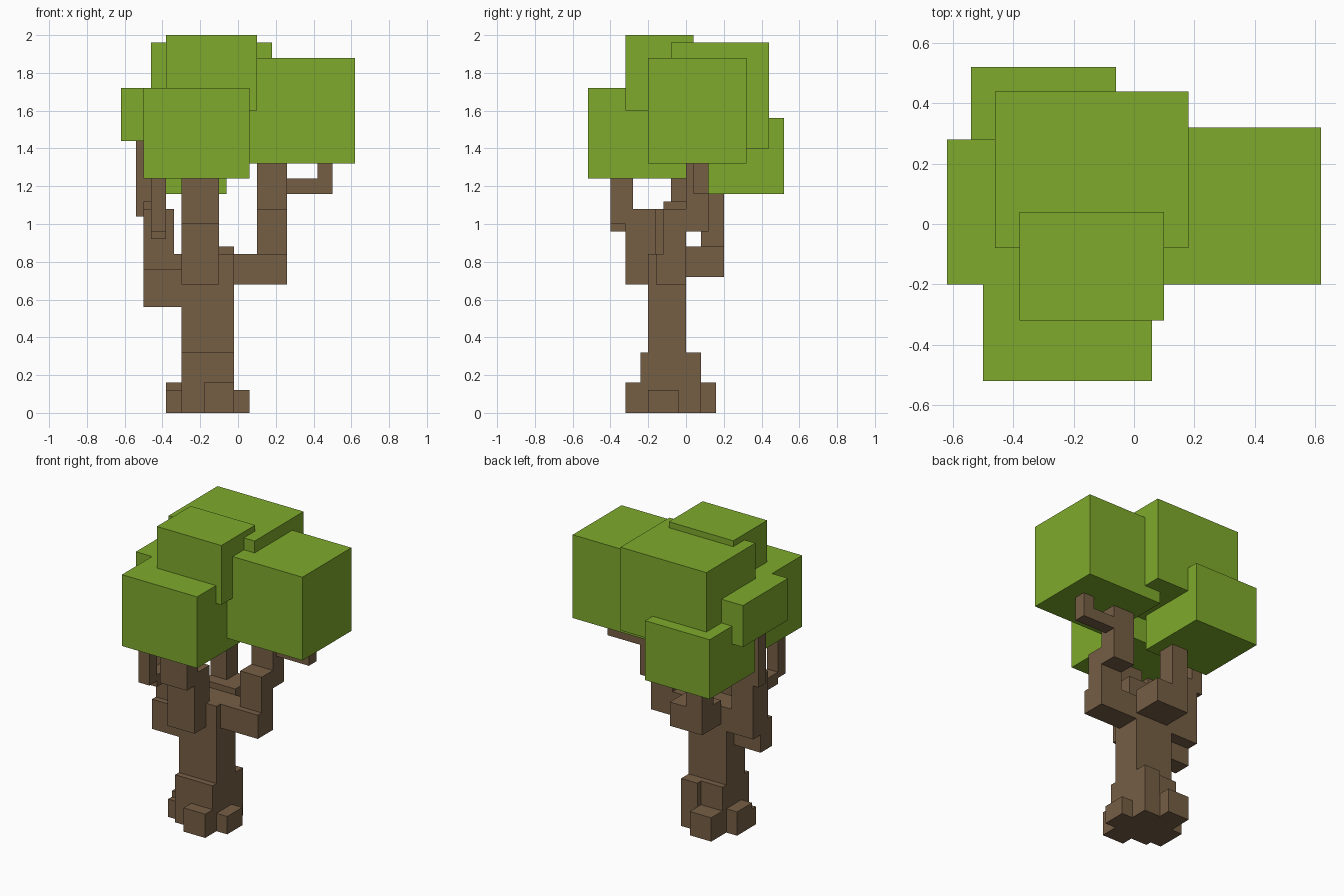
import bpy
import bmesh
from mathutils import Matrix, Vector

cube = bpy.data.objects.get("Cube")
if cube:
    bpy.data.objects.remove(cube, do_unlink=True)


def make_material(name, color):
    mat = bpy.data.materials.new(name)
    mat.use_nodes = True
    mat.diffuse_color = color
    mat.node_tree.nodes["Principled BSDF"].inputs["Base Color"].default_value = color
    return mat


bark = make_material("bark_brown", (0.181, 0.114, 0.060, 1))
leaf = make_material("leaf_green", (0.209, 0.402, 0.025, 1))


def make_part(name, mat, *blocks):
    """Build one object from blocks given as ((x0, x1), (y0, y1), (z0, z1))."""
    bm = bmesh.new()
    for block in blocks:
        low = Vector([r[0] for r in block])
        high = Vector([r[1] for r in block])
        size = high - low
        matrix = Matrix.Translation((low + high) / 2) @ Matrix.Diagonal((*size, 1))
        bmesh.ops.create_cube(bm, size=1, matrix=matrix)
    mesh = bpy.data.meshes.new(name)
    bm.to_mesh(mesh)
    bm.free()
    mesh.materials.append(mat)
    obj = bpy.data.objects.new(name, mesh)
    bpy.context.collection.objects.link(obj)
    return obj


# Trunk and its thicker foot
make_part("trunk", bark, ((-0.30, -0.02), (-0.20, 0.00), (0.00, 0.84)))
make_part("trunk_foot", bark,
          ((-0.30, -0.14), (-0.24, 0.04), (0.00, 0.32)),
          ((-0.14, -0.02), (-0.24, 0.08), (0.00, 0.32)))

# Roots
make_part("front_root", bark, ((-0.18, -0.02), (-0.32, -0.24), (0.00, 0.16)))
make_part("back_root", bark, ((-0.30, -0.14), (0.04, 0.16), (0.00, 0.16)))
make_part("left_root", bark, ((-0.02, 0.06), (-0.20, -0.04), (0.00, 0.12)))
make_part("right_root", bark,
          ((-0.38, -0.30), (-0.20, -0.16), (0.00, 0.12)),
          ((-0.38, -0.30), (-0.16, 0.00), (0.00, 0.16)))

# Front branch, stepping outwards
make_part("front_branch", bark,
          ((-0.30, -0.10), (-0.32, -0.16), (0.68, 1.08)),
          ((-0.30, -0.10), (-0.40, -0.28), (1.00, 1.26)))

# Back branch
make_part("back_branch", bark,
          ((-0.26, -0.02), (0.00, 0.20), (0.72, 0.88)),
          ((-0.26, -0.14), (0.08, 0.20), (0.88, 1.18)))

# Left branch with a hooked twig
make_part("left_branch", bark,
          ((-0.02, 0.26), (-0.16, 0.00), (0.68, 0.84)),
          ((0.10, 0.26), (-0.12, 0.00), (0.84, 1.08)),
          ((0.10, 0.26), (0.00, 0.12), (0.96, 1.34)))
make_part("left_twig", bark,
          ((0.26, 0.50), (0.04, 0.12), (1.16, 1.24)),
          ((0.42, 0.50), (0.04, 0.12), (1.24, 1.34)))

# Right branch with two twigs
make_part("right_branch", bark,
          ((-0.50, -0.30), (-0.20, -0.08), (0.56, 0.76)),
          ((-0.50, -0.30), (-0.16, 0.00), (0.68, 0.84)),
          ((-0.50, -0.34), (-0.16, 0.00), (0.84, 1.08)))
make_part("right_outer_twig", bark,
          ((-0.50, -0.42), (-0.12, 0.00), (1.08, 1.12)),
          ((-0.54, -0.46), (-0.08, 0.00), (1.04, 1.46)))
make_part("right_front_twig", bark,
          ((-0.46, -0.38), (-0.32, -0.16), (0.92, 1.00)),
          ((-0.46, -0.38), (-0.40, -0.32), (0.96, 1.26)))

# Blocks of leaves
LEAVES = {
    "top": ((-0.38, 0.10), (-0.32, 0.04), (1.60, 2.00)),
    "middle": ((-0.46, 0.18), (-0.08, 0.44), (1.40, 1.96)),
    "left": ((0.06, 0.62), (-0.20, 0.32), (1.32, 1.88)),
    "front": ((-0.50, 0.06), (-0.52, 0.00), (1.24, 1.72)),
    "back": ((-0.54, -0.06), (0.04, 0.52), (1.16, 1.56)),
    "right": ((-0.62, -0.22), (-0.20, 0.28), (1.44, 1.72)),
}
for place, block in LEAVES.items():
    make_part(place + "_leaves", leaf, block)
